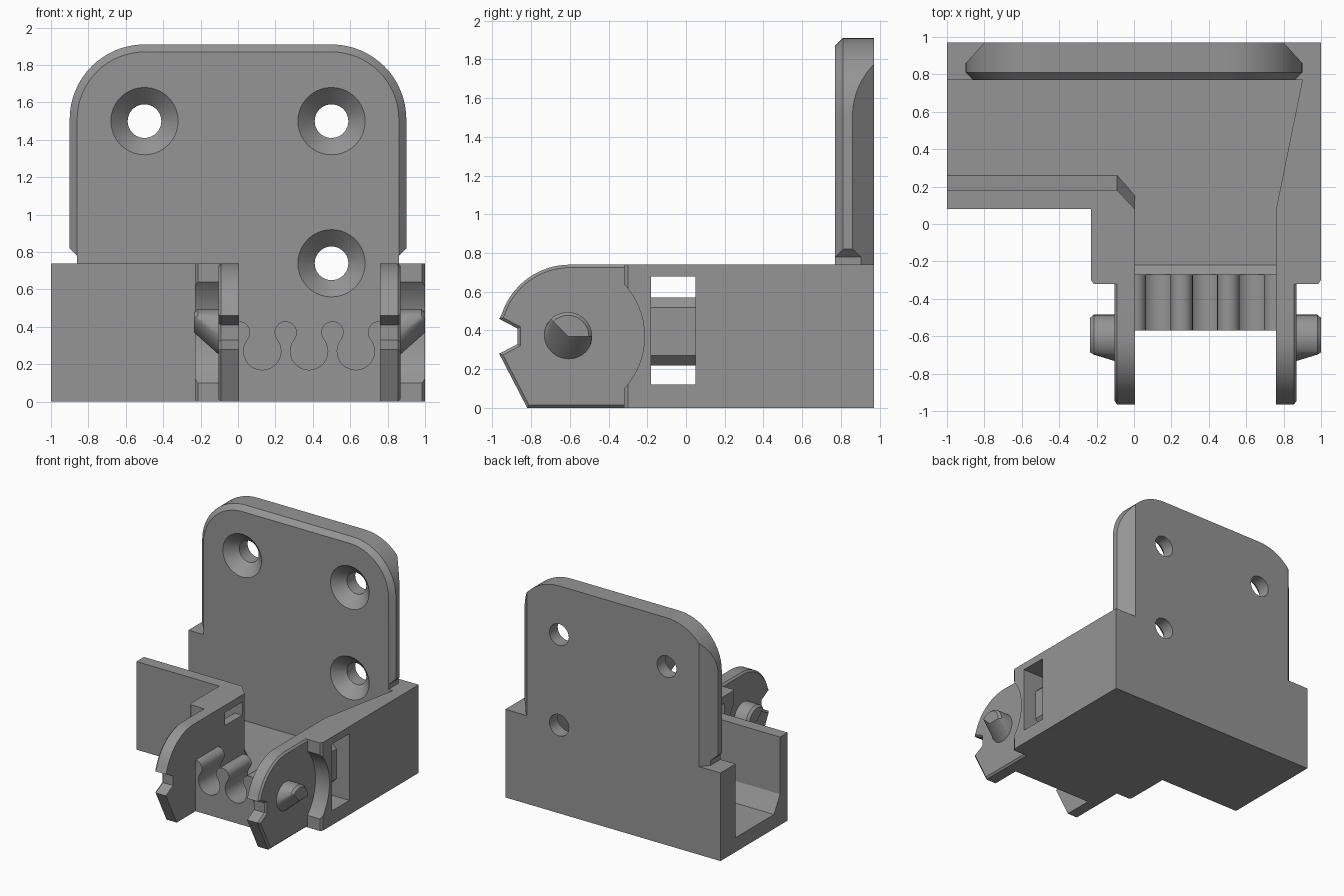
import bpy, bmesh, math
from mathutils import Vector

if "Cube" in bpy.data.objects:
    bpy.data.objects.remove(bpy.data.objects["Cube"])

grey = bpy.data.materials.new("mid_grey")
grey.diffuse_color = (0.3, 0.3, 0.3, 1)
grey.use_nodes = True
grey.node_tree.nodes["Principled BSDF"].inputs["Base Color"].default_value = grey.diffuse_color

# Places a 2D profile point at depth d along an axis
PLACE = {"x": lambda p, d: (d, p[0], p[1]),
         "y": lambda p, d: (p[0], d, p[1]),
         "z": lambda p, d: (p[0], p[1], d)}


def finish(name, bm):
    bmesh.ops.recalc_face_normals(bm, faces=bm.faces)
    me = bpy.data.meshes.new(name)
    bm.to_mesh(me)
    bm.free()
    me.materials.append(grey)
    ob = bpy.data.objects.new(name, me)
    bpy.context.collection.objects.link(ob)
    return ob


def loft(name, rings, axis, chamfer=0, cap=None):
    """Skin a list of (profile, depth) rings; optionally chamfer the cap facing `cap`."""
    bm = bmesh.new()
    vs = [[bm.verts.new(PLACE[axis](p, d)) for p in pts] for pts, d in rings]
    n = len(vs[0])
    for a, b in zip(vs, vs[1:]):
        for i in range(n):
            bm.faces.new((a[i], a[(i + 1) % n], b[(i + 1) % n], b[i]))
    bm.faces.new(vs[0])
    bm.faces.new(vs[-1])
    if chamfer:
        bmesh.ops.recalc_face_normals(bm, faces=bm.faces)
        bm.normal_update()
        face = max(bm.faces, key=lambda f: f.normal.dot(Vector(cap)) * f.calc_area())
        bmesh.ops.inset_region(bm, faces=[face], thickness=chamfer, depth=chamfer,
                               use_even_offset=True)
    return finish(name, bm)


def prism(name, pts, axis, lo, hi, **kw):
    return loft(name, [(pts, lo), (pts, hi)], axis, **kw)


def hull(name, points):
    bm = bmesh.new()
    for p in points:
        bm.verts.new(p)
    res = bmesh.ops.convex_hull(bm, input=bm.verts)
    junk = [v for v in set(res["geom_interior"] + res["geom_unused"])
            if isinstance(v, bmesh.types.BMVert)]
    bmesh.ops.delete(bm, geom=junk, context="VERTS")
    bmesh.ops.dissolve_limit(bm, angle_limit=0.01, verts=bm.verts, edges=bm.edges)
    return finish(name, bm)


def arc(cx, cy, r, a0, a1, n):
    return [(cx + r * math.cos(math.radians(a0 + (a1 - a0) * i / n)),
             cy + r * math.sin(math.radians(a0 + (a1 - a0) * i / n))) for i in range(n + 1)]


def circle(cx, cy, r, n=40):
    return arc(cx, cy, r, 0, 360, n)[:-1]


def cut(targets, cutter):
    for ob in targets:
        m = ob.modifiers.new("cut", "BOOLEAN")
        m.operation, m.solver, m.object = "DIFFERENCE", "EXACT", cutter
        bpy.context.view_layer.objects.active = ob
        bpy.ops.object.modifier_apply(modifier="cut")
    bpy.data.objects.remove(cutter)


H = 0.74                       # body height
PY, PZ = -0.61, 0.37           # pivot centre


def side(s, x):                # mirror x about the middle of the two arms
    return x if s > 0 else 0.765 - x


# Body walls and floor
main_wall = prism("back_and_right_wall", [
    (-1, .97), (-1, .77), (.9, .77), (.76, .08), (.76, -.32),
    (.985, -.32), (1, -.30), (1, .97)], "z", 0, H)
left_wall = prism("front_left_wall", [
    (-1, .08), (-.23, .08), (-.23, -.30), (-.215, -.32), (.005, -.32),
    (.005, .08), (-.09, .18), (-1, .18)], "z", 0, H)
prism("floor", [(-1, .18), (-.09, .18), (.005, .08), (.005, -.57), (.76, -.57),
                (.76, .08), (.9, .77), (-1, .77)], "z", 0, .12)

# Sloped fillet along the foot of the front wall
sec = [(.26, .12), (.18, .26), (.18, .12)]
end = [(.15, .12), (.08, .26), (.08, .12)]
loft("wall_foot_slope", [(sec, -1), (sec, -.09), (end, .005)], "x")

# Mounting plate with rounded, chamfered outline
outline = ([(-.9, .70), (.9, .70)] + arc(.5, 1.51, .4, 0, 90, 16)
           + arc(-.5, 1.51, .4, 90, 180, 16))
plate = prism("mounting_plate", outline, "y", .97, .81, chamfer=.04, cap=(0, -1, 0))
for s in (1, -1):
    cut([plate], prism("back_corner_cutter",
                       [(s * .92, .838), (s * .78, .992), (s * 1.0, 1.0)], "z", .6, 2))
    cut([plate], prism("foot_notch_cutter",
                       [(s * .86, .6), (s * .86, .78), (s * .94, .86), (s * .94, .6)],
                       "y", .7, 1.1))

# Countersunk screw holes
for x, z in ((-.5, 1.5), (.5, 1.5), (.5, .74)):
    targets = [plate] if z > 1 else [plate, main_wall]
    cut(targets, loft("screw_cutter", [(circle(x, z, .19), .76), (circle(x, z, .09), .86),
                                       (circle(x, z, .09), 1.05)], "y"))

# Side slots and curved clearance around the pivots
cut([main_wall, left_wall], prism("slot_cutter", [(-.18, .12), (.05, .12), (.05, .68),
                                                  (-.18, .68)], "x", -.4, 1.2))
for s, wall in ((1, main_wall), (-1, left_wall)):
    cut([wall], prism("clearance_cutter", circle(PY, PZ, .396, 64), "x",
                      side(s, .87), side(s, 1.1)))

# Cheeks, pivot pegs and slot latches on both sides
cheek = ([(-.30, 0), (-.82, 0), (-.965, .28), (-.87, .33), (-.87, .41), (-.965, .46)]
         + arc(-.6, .37, .37, 162, 90, 16) + [(-.30, H)])
for s, tag in ((1, "right"), (-1, "left")):
    prism(tag + "_cheek", cheek, "x", side(s, .76), side(s, .855),
          chamfer=.015, cap=(s, 0, 0))
    base = [(side(s, .86), y, z) for y, z in circle(PY, PZ, .125)]
    tip_in = [(side(s, .98), y, z) for y, z in arc(PY, PZ, .125, 0, 135, 15)]
    tip = [(side(s, 1.0), y, z) for y, z in arc(PY, PZ, .108, 0, 135, 15) + [(PY, PZ)]]
    hull(tag + "_pivot_peg", base + tip_in + tip)
    latch = [(.76, .22), (.76, .57), (.83, .57), (.88, .52), (.88, .27), (.83, .22)]
    prism(tag + "_slot_latch", [(side(s, x), z) for x, z in latch], "y", -.18, .05)

# Wire comb: round valleys between bulb-shaped teeth
k = math.degrees(math.atan2(.1, .125))
wave = arc(.005, .37, .06, 90, -k, 10)
for i in range(3):
    wave += arc(.13 + .25 * i, .27, .1, 180 - k, 360 + k, 20)[1:]
    wave += arc(.255 + .25 * i, .37, .06, 180 + k, 90 if i == 2 else -k, 14)[1:]
wave = [(.005, 0)] + wave + [(.76, .43), (.76, 0)]
prism("wire_comb", wave, "y", -.57, -.27)
prism("comb_back_slope", [(-.27, .1), (-.27, .17), (-.22, .12), (-.22, .1)], "x", .005, .76)

# Smooth rounded surfaces, keep edges crisp
for ob in bpy.context.collection.objects:
    ob.select_set(True)
    bpy.context.view_layer.objects.active = ob
bpy.ops.object.shade_smooth_by_angle(angle=math.radians(25))
